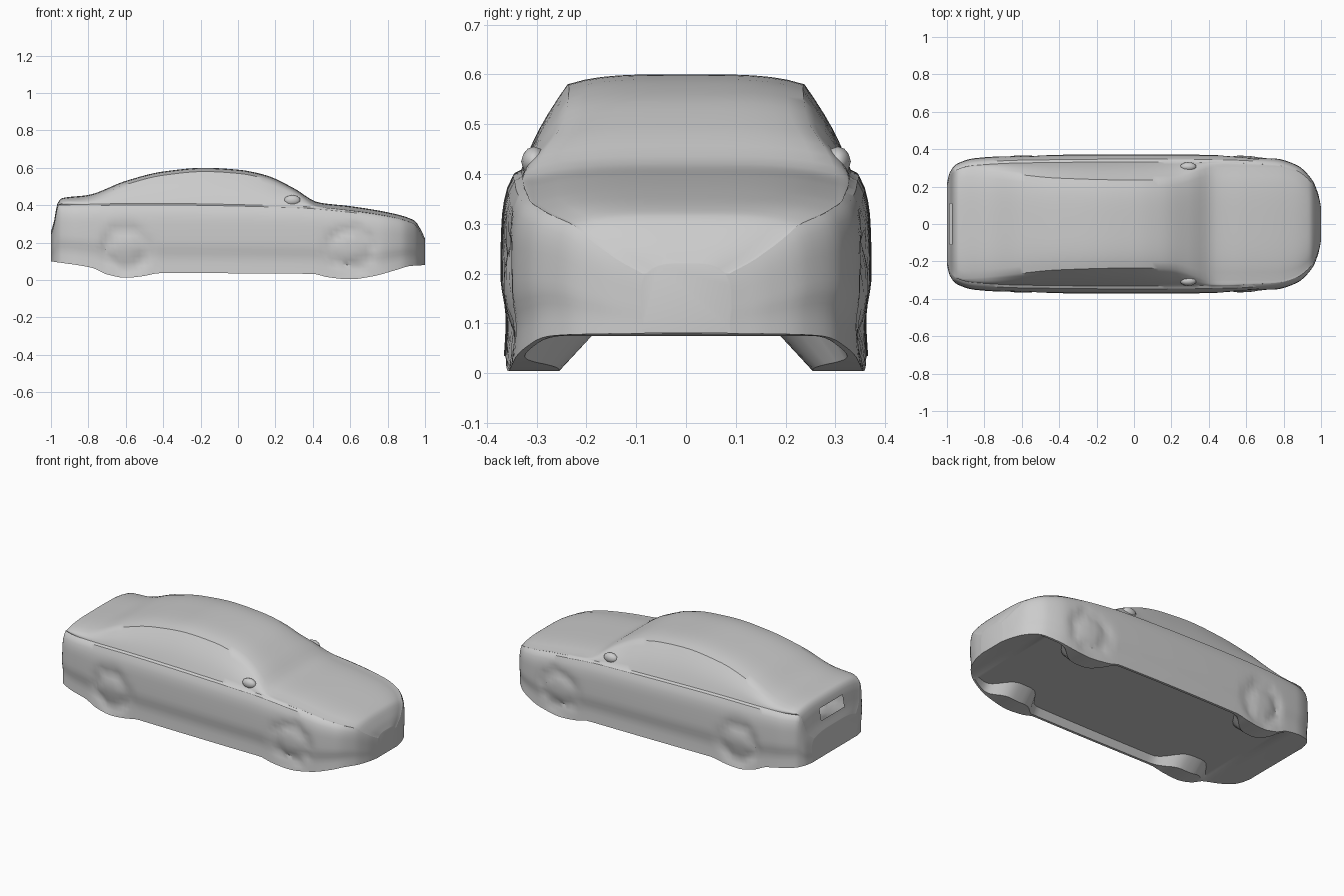
import bpy, math, random
from mathutils import Vector

cube = bpy.data.objects.get("Cube")
if cube:
    bpy.data.objects.remove(cube, do_unlink=True)
random.seed(4)

paint = bpy.data.materials.new("grey_paint")
paint.use_nodes = True
grey = (0.6, 0.6, 0.6, 1)
paint.diffuse_color = grey
paint.node_tree.nodes["Principled BSDF"].inputs["Base Color"].default_value = grey


def curve(points):
    """Smooth interpolation through (x, value) points without overshoot."""
    def slope(i):
        (x0, a), (x1, b) = points[i], points[i + 1]
        return (b - a) / (x1 - x0)

    def tangent(i):
        if i == 0 or i == len(points) - 1:
            return slope(min(i, len(points) - 2))
        a, b = slope(i - 1), slope(i)
        return 2 * a * b / (a + b) if a * b > 0 else 0

    def value(x):
        x = min(max(x, points[0][0]), points[-1][0])
        i = max(k for k in range(len(points) - 1) if points[k][0] <= x)
        (x0, a), (x1, b) = points[i], points[i + 1]
        h = x1 - x0
        t = (x - x0) / h
        s = t * t * (3 - 2 * t)
        bend = t * (1 - t) * h * ((1 - t) * tangent(i) - t * tangent(i + 1))
        return a + (b - a) * s + bend
    return value


# Lengthwise outlines: plan width, top line, belt line, roof edge, underside
width = curve([(-1, .22), (-.985, .275), (-.95, .32), (-.85, .352), (-.6, .367), (0, .373),
               (.5, .368), (.75, .352), (.87, .315), (.95, .24), (.985, .16), (1, .09)])
top = curve([(-1, .26), (-.985, .31), (-.965, .41), (-.94, .438), (-.8, .455), (-.6, .53),
             (-.4, .58), (-.18, .6), (0, .59), (.15, .56), (.3, .49), (.43, .415),
             (.6, .395), (.8, .362), (.94, .32), (.98, .265), (1, .22)])
belt = curve([(-1, .4), (-.5, .41), (.3, .395), (.6, .37), (.85, .33), (1, .28)])
roof = curve([(-1, .3), (-.75, .28), (-.4, .245), (0, .235), (.2, .24), (.42, .3), (1, .3)])
sill = curve([(-1, .1), (-.78, .065), (-.7, .03), (-.6, .012), (-.5, .022), (-.42, .037),
              (.4, .033), (.48, .015), (.6, .004), (.72, .02), (.85, .055), (.92, .075), (1, .08)])
bulge = curve([(0, .98), (.2, .97), (.45, 1), (.75, .993), (.9, .972), (1, .93)])

WHEELS = (-.6, .6)
ARCH_Z, ARCH_R = .17, .13


def dent(x, z):
    """Soft, uneven hollows that mark the wheels and arches."""
    d = min(math.hypot(x - c, z - ARCH_Z) for c in WHEELS)
    ring = math.exp(-((d - ARCH_R * .8) / .035) ** 2)
    return ring * random.uniform(.004, .018)


def section(x):
    """Half outline from the floor centre, round the side, to the roof centre."""
    w, zt, zb = width(x), top(x), sill(x)
    sh = min(belt(x), zt - .02)
    re = min(roof(x), .87 * w)
    floor = max(.075, zb + .001)
    # The underside lumps are widest below the wheels
    near = max(math.exp(-((x - c) / .13) ** 4) for c in WHEELS)
    pts = [(0, floor), (w * (.88 - .36 * near), floor), (w * (.94 - .24 * near), zb)]
    for i in range(15):
        t = i / 14
        z = zb + (sh - .008 - zb) * t
        pts.append((w * bulge(t) - dent(x, z), z))
    ledge = .89 * w
    edge_z = zt - .02
    for i in range(6):
        t = i / 6
        pts.append((ledge + (re - ledge) * t + .008 * math.sin(math.pi * t),
                    sh + (edge_z - sh) * t))
    for i in range(8):
        u = 1 - i / 7
        pts.append((re * u, zt - .02 * u ** 4))
    return pts


def finish(obj, angle=35):
    obj.data.materials.clear()
    obj.data.materials.append(paint)
    bpy.ops.object.select_all(action="DESELECT")
    obj.select_set(True)
    bpy.context.view_layer.objects.active = obj
    bpy.ops.object.shade_smooth_by_angle(angle=math.radians(angle))


# Car body: one skin through mirrored cross-sections
verts, faces = [], []
COUNT = 96
for k in range(COUNT + 1):
    x = math.sin(math.pi / 2 * (2 * k / COUNT - 1))
    half = section(x)
    ring = half + [(-y, z) for y, z in reversed(half[1:-1])]
    verts += [(x, y, z) for y, z in ring]
n = len(ring)
for k in range(COUNT):
    for j in range(n):
        a, b = k * n + j, k * n + (j + 1) % n
        faces.append((a, a + n, b + n, b))
faces.append(tuple(range(n)))
faces.append(tuple(reversed(range(COUNT * n, COUNT * n + n))))
mesh = bpy.data.meshes.new("car_body")
mesh.from_pydata(verts, [], faces)
mesh.validate()
body = bpy.data.objects.new("car_body", mesh)
bpy.context.collection.objects.link(body)

# Recess in the tail for the number plate
bpy.ops.mesh.primitive_cube_add(size=1, location=(-.98, 0, .345))
cutter = bpy.context.object
cutter.name = "tail_recess_cutter"
cutter.scale = (.06, .22, .07)
cutter.hide_render = True
cutter.hide_viewport = True
cutter.display_type = "WIRE"
cut = body.modifiers.new("tail_recess", "BOOLEAN")
cut.operation = "DIFFERENCE"
cut.object = cutter
finish(body)

# Door mirrors, merged low against the window pillars
for side, label in ((1, "left"), (-1, "right")):
    bpy.ops.mesh.primitive_ico_sphere_add(subdivisions=2, radius=1,
                                          location=(.29, side * .305, .425))
    mirror = bpy.context.object
    mirror.name = label + "_door_mirror"
    mirror.scale = Vector((.045, .026, .03))
    finish(mirror)
